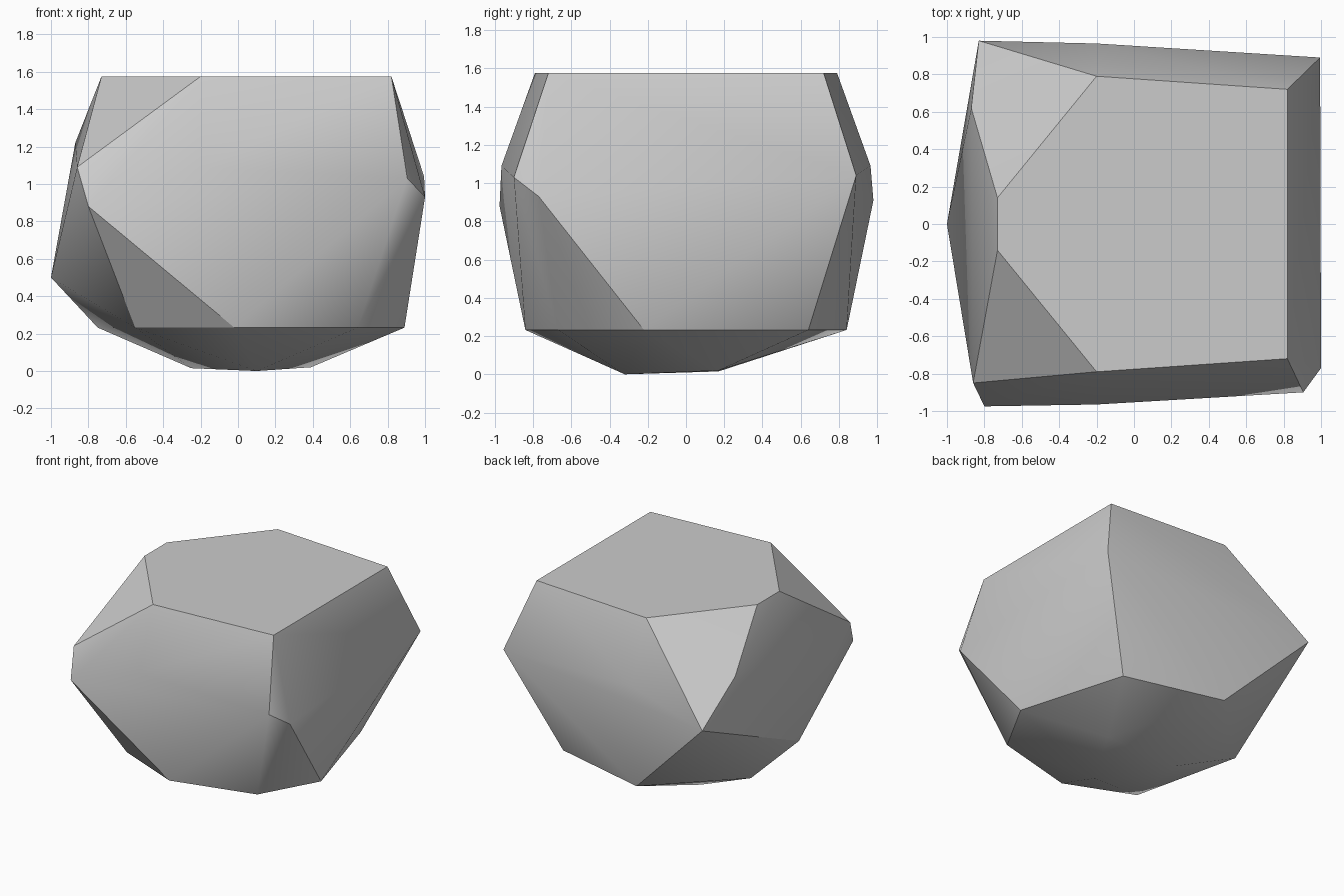
import bpy, bmesh, math

cube = bpy.data.objects.get("Cube")
if cube:
    bpy.data.objects.remove(cube, do_unlink=True)

# Flat top, one half mirrored across y
TOP_Z = 1.575
half_top = [(-0.73, 0.14), (-0.20, 0.79), (0.82, 0.72)]
points = [(x, s * y, TOP_Z) for x, y in half_top for s in (1, -1)]

# Irregular widest belt
points += [
    (-1.0, 0.0, 0.50), (-0.87, 0.62, 1.22), (-0.83, 0.98, 0.91),
    (-0.20, 0.965, 1.09), (0.995, 0.89, 1.04), (1.0, -0.77, 0.93),
    (0.905, -0.90, 1.03), (-0.20, -0.965, 1.09), (-0.80, -0.975, 0.88),
    (-0.86, -0.85, 1.09),
]

# Lower ring
lower_ring = [(0.89, -0.22), (0.64, 0.64), (-0.15, 0.84), (-0.75, 0.25),
              (-0.55, -0.62), (-0.02, -0.84), (0.64, -0.67)]
points += [(x, y, 0.232) for x, y in lower_ring]

# Small underside
points += [(0.10, -0.32, 0.0), (0.39, 0.17, 0.02), (-0.25, 0.17, 0.015)]

# Wrap the points in a faceted boulder
bm = bmesh.new()
for p in points:
    bm.verts.new(p)
bmesh.ops.convex_hull(bm, input=bm.verts[:])
bmesh.ops.delete(bm, geom=[v for v in bm.verts if not v.link_faces], context='VERTS')
bmesh.ops.dissolve_limit(bm, angle_limit=math.radians(1.5), verts=bm.verts[:], edges=bm.edges[:])
bmesh.ops.recalc_face_normals(bm, faces=bm.faces[:])
mesh = bpy.data.meshes.new("boulder")
bm.to_mesh(mesh)
bm.free()
boulder = bpy.data.objects.new("boulder", mesh)
bpy.context.collection.objects.link(boulder)

# Stone colour
stone = bpy.data.materials.new("stone_grey")
stone.use_nodes = True
grey = (0.6, 0.6, 0.6, 1.0)
stone.diffuse_color = grey
stone.node_tree.nodes["Principled BSDF"].inputs["Base Color"].default_value = grey
mesh.materials.append(stone)

# Soft shading across shallow folds, crisp on the rest
bpy.ops.object.select_all(action='DESELECT')
boulder.select_set(True)
bpy.context.view_layer.objects.active = boulder
bpy.ops.object.shade_smooth_by_angle(angle=math.radians(30))
